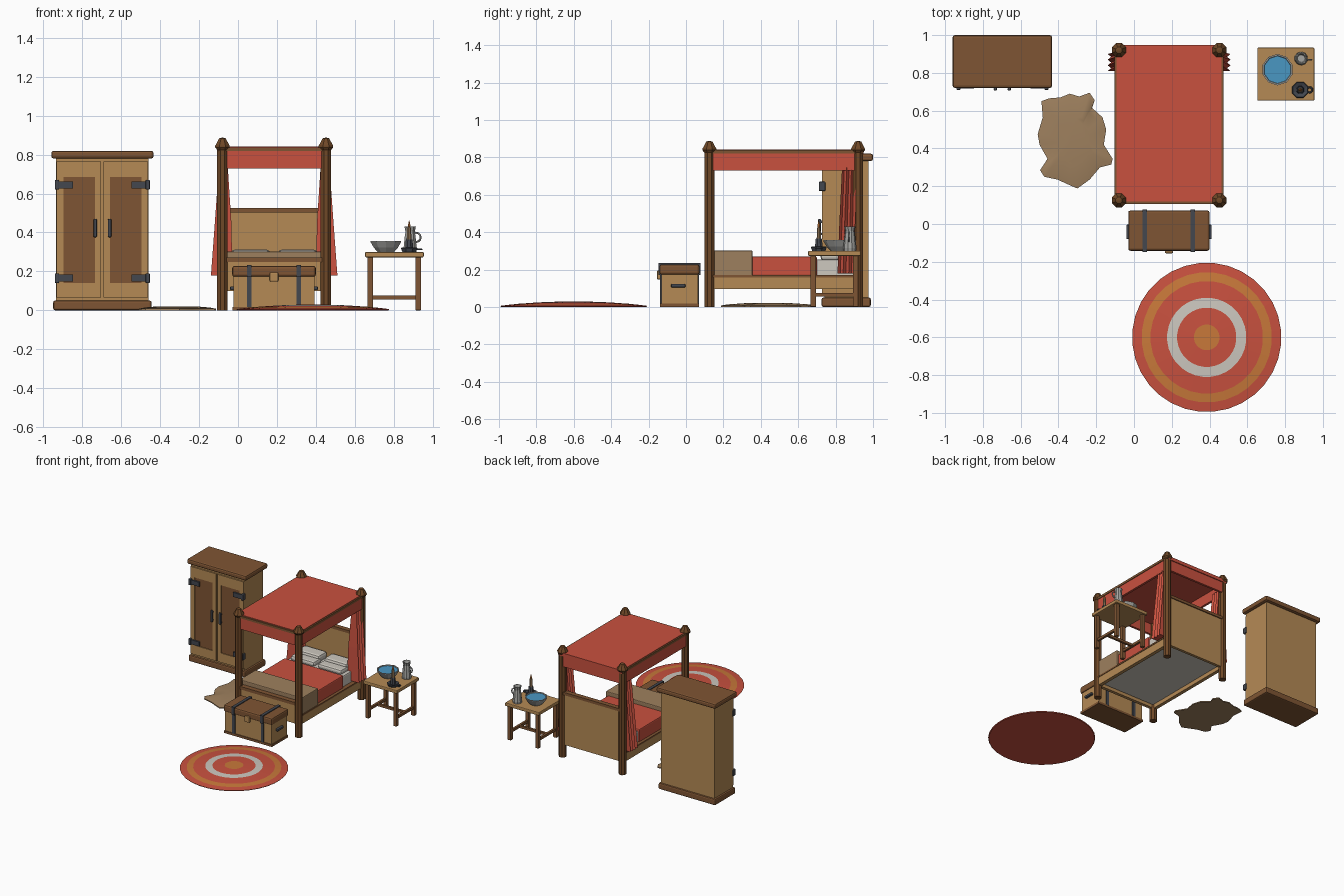
import bpy, bmesh, math
from mathutils import Vector

if "Cube" in bpy.data.objects:
    bpy.data.objects.remove(bpy.data.objects["Cube"])


def material(name, hexcode):
    m = bpy.data.materials.new(name)
    c = [int(hexcode[i:i + 2], 16) / 255 for i in (0, 2, 4)]
    m.diffuse_color = [((v + 0.055) / 1.055) ** 2.4 if v > 0.04 else v / 12.92 for v in c] + [1]
    m.use_nodes = True
    m.node_tree.nodes["Principled BSDF"].inputs["Base Color"].default_value = m.diffuse_color
    return m


BROWN = material("brown wood", "7F5533")
LIGHT = material("light wood", "B58A55")
DARK = material("dark wood", "6F4827")
RED = material("red cloth", "C9513F")
ORANGE = material("orange cloth", "C9793A")
WHITE = material("white cloth", "CDC8BF")
BLUE = material("blue water", "4A97C2")
IRON = material("dark iron", "43474F")
FUR = material("tan fur", "9E805E")
PEWTER = material("pewter", "A5A5A1")


def finish(name, bm, mats, bevel=0, smooth=False):
    bmesh.ops.recalc_face_normals(bm, faces=bm.faces)
    me = bpy.data.meshes.new(name)
    bm.to_mesh(me)
    bm.free()
    ob = bpy.data.objects.new(name, me)
    bpy.context.collection.objects.link(ob)
    for m in mats:
        me.materials.append(m)
    if bevel:
        b = ob.modifiers.new("bevel", "BEVEL")
        b.width, b.segments = bevel, 2
    if smooth:
        bpy.ops.object.select_all(action="DESELECT")
        ob.select_set(True)
        bpy.context.view_layer.objects.active = ob
        bpy.ops.object.shade_smooth_by_angle(angle=math.radians(40))
    return ob


def box(name, x, y, z, mat, bevel=0):
    bm = bmesh.new()
    bmesh.ops.create_cube(bm, size=1)
    for v in bm.verts:
        v.co = [(r[0] + r[1]) / 2 + c * (r[1] - r[0]) for r, c in zip((x, y, z), v.co)]
    return finish(name, bm, [mat], bevel)


def loft(name, rings, mats, rule=None, smooth=False):
    """Skin a stack of equal-length point rings and cap both ends."""
    bm = bmesh.new()
    rows = [[bm.verts.new(p) for p in r] for r in rings]
    n = len(rows[0])
    for k, (a, b) in enumerate(zip(rows, rows[1:])):
        for i in range(n):
            f = bm.faces.new((a[i], a[(i + 1) % n], b[(i + 1) % n], b[i]))
            f.material_index = rule(k) if rule else 0
    bm.faces.new(rows[0])
    bm.faces.new(rows[-1]).material_index = rule(len(rings) - 1) if rule else 0
    return finish(name, bm, mats, 0, smooth)


def turned(name, x, y, profile, mats, sides=8, rule=None, smooth=False):
    rings = [[(x + r * math.cos(math.tau * (i + .5) / sides),
               y + r * math.sin(math.tau * (i + .5) / sides), z) for i in range(sides)]
             for r, z in profile]
    return loft(name, rings, mats, rule, smooth)


def ring_handle(name, centre, major, minor, mat):
    bpy.ops.mesh.primitive_torus_add(location=centre, major_radius=major, minor_radius=minor,
                                     major_segments=12, minor_segments=6)
    ob = bpy.context.object
    ob.name = name
    ob.data.materials.append(mat)
    return ob


# Wardrobe
WX = -0.697
box("wardrobe_body", (-.935, -.459), (.74, .975), (.04, .79), LIGHT)
box("wardrobe_base", (-.95, -.444), (.725, .988), (0, .05), BROWN, .01)
box("wardrobe_cornice", (-.96, -.434), (.72, 1.0), (.78, .82), BROWN, .012)
for s, side in ((-1, "left"), (1, "right")):
    def span(a, b):
        return tuple(sorted((WX + s * a, WX + s * b)))
    for part, a, b, z in (("outer_stile", .2, .235, (.065, .765)), ("inner_stile", .038, .006, (.065, .765)),
                          ("top_rail", .038, .2, (.685, .765)), ("bottom_rail", .038, .2, (.065, .14))):
        box(f"door_{part}_{side}", span(a, b), (.728, .742), z, LIGHT)
    box("door_panel_" + side, span(.038, .2), (.734, .742), (.14, .685), BROWN)
    box("door_handle_" + side, span(.028, .046), (.706, .722), (.375, .47), IRON, .006)
    for z in (.39, .455):
        box("handle_stud_" + side, span(.03, .044), (.718, .73), (z - .006, z + .006), IRON)
    for z in (.165, .645):
        box("hinge_strap_" + side, span(.15, .238), (.717, .73), (z - .018, z + .018), IRON)
        box("hinge_knuckle_" + side, span(.222, .244), (.71, .745), (z - .025, z + .025), IRON, .005)

# Bed posts with faceted finials
for x in (-.08, .452):
    for y in (.125, .92):
        turned("bed_post", x, y, [(.029, 0), (.029, .84)], [DARK])
        turned("post_finial", x, y, [(.03, .825), (.04, .838), (.04, .846), (.018, .884), (.006, .887)], [DARK])

# Bed frame, boards and bedding
for x in (-.08, .452):
    box("side_rail", (x - .014, x + .014), (.13, .92), (.095, .16), LIGHT)
    box("side_rail_cap", (x - .018, x + .018), (.13, .92), (.158, .17), BROWN)
box("footboard", (-.08, .452), (.115, .14), (.1, .25), LIGHT)
box("footboard_cap", (-.08, .452), (.108, .147), (.248, .272), BROWN)
box("headboard", (-.08, .452), (.91, .932), (.1, .51), LIGHT)
box("headboard_cap", (-.08, .452), (.902, .94), (.503, .525), BROWN)
box("mattress", (-.064, .436), (.142, .908), (.12, .255), WHITE, .01)
box("red_blanket", (-.076, .448), (.34, .7), (.165, .27), RED, .008)
box("folded_throw", (-.092, .464), (.15, .355), (.165, .302), FUR, .006)
for x in (.065, .307):
    box("pillow", (x - .105, x + .105), (.72, .82), (.25, .29), WHITE, .015)
    box("upper_pillow", (x - .1, x + .1), (.79, .9), (.255, .312), WHITE, .018)

# Canopy, rails and valance
for x in (-.09, .461):
    box("canopy_side_rail", (x - .014, x + .014), (.11, .945), (.82, .838), BROWN)
    box("side_valance", (x - .009, x + .009), (.13, .915), (.73, .822), RED)
for y in (.12, .932):
    box("canopy_end_rail", (-.1, .47), (y - .014, y + .014), (.82, .838), BROWN)
    box("end_valance", (-.08, .452), (y - .009, y + .009), (.73, .822), RED)
box("canopy_top", (-.093, .464), (.12, .948), (.815, .842), RED)

# Gathered curtains with zigzag folds, flaring toward the floor
for s, side in ((-1, "left"), (1, "right")):
    rings = []
    for z, inner, outer, y0, y1 in ((.18, .215, .325, .81, .9), (.45, .22, .305, .82, .905),
                                    (.76, .24, .283, .835, .91)):
        ring = []
        for i in range(7):
            t = i / 6
            ring.append((.186 + s * (outer - (i % 2) * .018), y0 + (y1 - y0) * t, z))
        for i in range(7):
            t = 1 - i / 6
            ring.append((.186 + s * (inner + (i % 2) * .018), y0 + (y1 - y0) * t, z))
        rings.append(ring)
    loft("curtain_" + side, rings, [RED])

# Storage chest
box("chest_body", (-.022, .392), (-.132, .063), (.012, .18), LIGHT)
box("chest_foot_trim", (-.028, .398), (-.138, .069), (0, .018), BROWN)
box("chest_lid", (-.03, .4), (-.142, .072), (.172, .228), BROWN, .012)
for x in (.058, .312):
    box("chest_strap", (x - .012, x + .012), (-.139, .07), (.016, .175), IRON)
    box("lid_strap", (x - .012, x + .012), (-.148, .078), (.17, .234), IRON)
box("chest_latch", (.163, .207), (-.155, -.13), (.147, .195), LIGHT, .006)
for x in (-.03, .4):
    box("chest_handle", (x - .011, x + .011), (-.08, -.003), (.104, .123), IRON, .005)

# Side table
box("table_top", (.653, .955), (.653, .934), (.272, .3), LIGHT, .006)
for x in (.68, .927):
    for y in (.68, .907):
        box("table_leg", (x - .015, x + .015), (y - .015, y + .015), (0, .274), BROWN, .004)
    box("side_stretcher", (x - .009, x + .009), (.68, .907), (.055, .075), BROWN)
box("middle_stretcher", (.68, .927), (.784, .802), (.055, .075), BROWN)

# Wash bowl with water
turned("wash_bowl", .76, .817, [(.045, .3), (.065, .322), (.083, .352), (.083, .357), (.075, .357), (.068, .342)],
       [PEWTER, BLUE], 10, lambda k: int(k == 5))
turned("bowl_water", .76, .817, [(.07, .345), (.076, .352)], [BLUE], 10)

# Jug
turned("jug", .885, .876, [(.034, .3), (.036, .315), (.029, .38), (.025, .405), (.031, .43), (.026, .43), (.02, .41)],
       [PEWTER], 10)
ring_handle("jug_handle", (.915, .87, .375), .024, .005, PEWTER).rotation_euler = (math.pi / 2, 0, 0)

# Candlestick
turned("candle_holder", .88, .71, [(.038, .3), (.046, .318), (.042, .322), (.022, .314), (.019, .36), (.016, .365)],
       [IRON], 8)
ring_handle("holder_ring", (.93, .71, .313), .014, .005, IRON)
turned("candle", .88, .71, [(.012, .36), (.011, .425)], [FUR], 8)
turned("candle_flame", .88, .71, [(.004, .422), (.008, .435), (.001, .462)], [ORANGE], 6)

# Round rug, coloured by ring
turned("round_rug", .385, -.6,
       [(.39, 0), (.395, .006), (.345, .012), (.298, .017), (.21, .023), (.157, .026), (.068, .029)],
       [RED, ORANGE, WHITE], 32, lambda k: (0, 0, 1, 0, 2, 0, 1)[k])

# Fur rug with a wavy outline
OUTLINE = [(-.49, .65), (-.45, .665), (-.39, .67), (-.34, .69), (-.29, .675), (-.235, .695), (-.208, .655),
           (-.222, .615), (-.167, .565), (-.147, .5), (-.16, .42), (-.113, .345), (-.12, .315), (-.18, .3),
           (-.235, .235), (-.3, .188), (-.35, .21), (-.405, .235), (-.475, .25), (-.497, .285), (-.458, .345),
           (-.5, .42), (-.51, .475), (-.483, .565)]
MID = Vector((-.32, .44))
fur = []
for scale, z in ((1, 0), (1, .008), (.85, .014), (.5, .02)):
    fur.append([(*(MID + (Vector(p) - MID) * scale), z) for p in OUTLINE])
loft("fur_rug", fur, [FUR], smooth=True)
